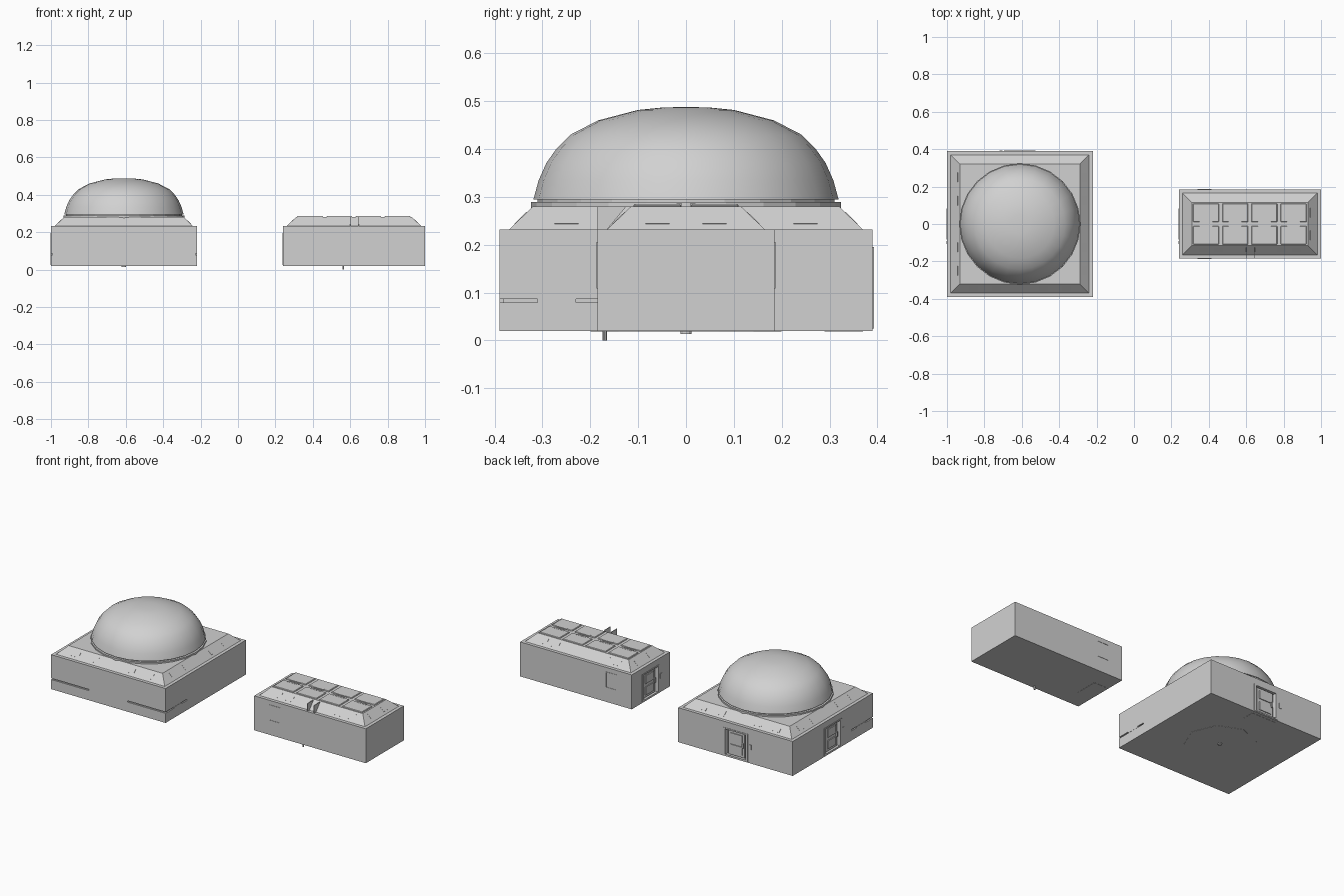
import bpy, bmesh
from math import pi, cos, sin, radians
from mathutils import Matrix

old = bpy.data.objects.get("Cube")
if old:
    bpy.data.objects.remove(old, do_unlink=True)

GREY = (0.64, 0.64, 0.64, 1)
grey = bpy.data.materials.new("light_grey")
grey.use_nodes = True
grey.diffuse_color = GREY
grey.node_tree.nodes["Principled BSDF"].inputs["Base Color"].default_value = GREY

T = Matrix.Translation
FLOOR, EAVE, ROOF = 0.02, 0.232, 0.28
DOME_X, ANNEX_X = -0.61, 0.62


def finish(name, bm):
    bmesh.ops.recalc_face_normals(bm, faces=bm.faces)
    mesh = bpy.data.meshes.new(name)
    bm.to_mesh(mesh)
    bm.free()
    obj = bpy.data.objects.new(name, mesh)
    bpy.context.collection.objects.link(obj)
    mesh.materials.append(grey)
    return obj


def boxes(name, items, place=Matrix()):
    """One object from several (centre, size) boxes."""
    bm = bmesh.new()
    for centre, size in items:
        m = place @ T(centre) @ Matrix.Diagonal((*size, 1))
        bmesh.ops.create_cube(bm, size=1, matrix=m)
    return finish(name, bm)


def loft(name, rings):
    """Closed solid through a stack of equal point rings."""
    bm = bmesh.new()
    loops = [[bm.verts.new(p) for p in ring] for ring in rings]
    n = len(loops[0])
    for a, b in zip(loops, loops[1:]):
        for i in range(n):
            j = (i + 1) % n
            bm.faces.new((a[i], a[j], b[j], b[i]))
    bm.faces.new(loops[0])
    bm.faces.new(loops[-1])
    return finish(name, bm)


def rect(cx, hx, hy, z):
    return [(cx + sx * hx, sy * hy, z) for sx, sy in ((-1, -1), (1, -1), (1, 1), (-1, 1))]


def lathe(name, centre, profile, sides):
    x, y = centre
    return loft(name, [[(x + r * cos(2 * pi * i / sides), y + r * sin(2 * pi * i / sides), z)
                        for i in range(sides)] for r, z in profile])


def cut(obj, cutter):
    cutter.hide_render = True
    mod = obj.modifiers.new("cut", 'BOOLEAN')
    mod.operation, mod.solver, mod.object = 'DIFFERENCE', 'EXACT', cutter
    bpy.context.view_layer.objects.active = obj
    bpy.ops.object.modifier_apply(modifier=mod.name)
    bpy.data.objects.remove(cutter, do_unlink=True)


def hull(name, cx, hx, hy):
    """Box body with a narrow ledge and a sloped roof edge."""
    return loft(name, [rect(cx, hx, hy, FLOOR), rect(cx, hx, hy, EAVE),
                       rect(cx, hx - 0.02, hy - 0.02, EAVE),
                       rect(cx, hx - 0.07, hy - 0.07, ROOF)])


def wall(cx, turn, dist):
    """Frame on a wall: local -y points out, local x runs along it."""
    return T((cx, 0, 0)) @ Matrix.Rotation(radians(turn), 4, 'Z') @ T((0, -dist, 0))


def add_door(body, name, place):
    cut(body, boxes("door_cutter", [((0, 0, 0.11), (0.14, 0.05, 0.16))], place))
    # Leaf, raised panels and handle inside the recess
    boxes(name + "_leaf", [
        ((0, 0.018, 0.11), (0.11, 0.016, 0.15)),
        ((0, 0.008, 0.075), (0.08, 0.006, 0.05)),
        ((0, 0.008, 0.145), (0.08, 0.006, 0.05)),
        ((0.045, 0.006, 0.11), (0.01, 0.01, 0.03))], place)
    # Frame around the opening
    boxes(name + "_frame", [((s * 0.077, 0, 0.11), (0.014, 0.005, 0.17)) for s in (-1, 1)]
          + [((0, 0, 0.191), (0.14, 0.005, 0.008)), ((0, 0, 0.029), (0.14, 0.005, 0.008))], place)
    boxes(name + "_control_box", [((0.1, 0, 0.12), (0.016, 0.006, 0.03))], place)


def slope_panels(name, cx, turn, dist, offsets):
    place = wall(cx, turn, dist - 0.045)
    tilt = Matrix.Rotation(radians(44), 4, 'X')
    bm = bmesh.new()
    for off in offsets:
        m = place @ T((off, 0, (EAVE + ROOF) / 2)) @ tilt
        bmesh.ops.create_cube(bm, size=1, matrix=m @ Matrix.Diagonal((0.05, 0.036, 0.002, 1)))
    finish(name, bm)


# Domed building with a groove wrapping each front corner
dome_body = hull("dome_building_body", DOME_X, 0.39, 0.39)
for side in (-1, 1):
    outer, inner, end = 0.41, 0.382, 0.13
    bend = [(outer, -outer), (outer, -0.18), (inner, -0.18),
            (inner, -inner), (end, -inner), (end, -outer)]
    cut(dome_body, loft("groove_cutter", [[(DOME_X + side * x, y, z) for x, y in bend]
                                          for z in (0.079, 0.087)]))
    boxes("groove_vent", [((DOME_X + side * 0.386, -0.27, 0.083), (0.01, 0.08, 0.008))])
add_door(dome_body, "back_door", wall(DOME_X, 180, 0.39))
add_door(dome_body, "side_door", wall(DOME_X, -90, 0.39))
for turn in (0, 90, 180, 270):
    slope_panels("dome_building_slope_panels", DOME_X, turn, 0.39, (-0.25, -0.125, 0.125, 0.25))

# Dome on its collar
lathe("dome_collar", (DOME_X, 0), [(0.324, ROOF - 0.005), (0.324, 0.289)], 24)
lathe("dome_seat", (DOME_X, 0), [(0.31, 0.285), (0.31, 0.297)], 24)
dome = lathe("dome", (DOME_X, 0), [
    (0.319, 0.295), (0.308, 0.335), (0.292, 0.371), (0.27, 0.402), (0.242, 0.43),
    (0.184, 0.46), (0.1, 0.482), (0.05, 0.487), (0.01, 0.488)], 24)

# Underside of the domed building
lathe("underside_plate", (DOME_X, 0), [(0.2, 0.019), (0.2, 0.022)], 8)
lathe("underside_knob", (DOME_X, 0), [(0.012, 0.014), (0.012, 0.02)], 12)
boxes("underside_hatch", [((DOME_X, 0.33, 0.0205), (0.16, 0.08, 0.003))])

# Annex building
annex = hull("annex_body", ANNEX_X, 0.38, 0.185)
add_door(annex, "annex_door", wall(ANNEX_X, -90, 0.38))
for turn in (0, 180):
    slope_panels("annex_long_slope_panels", ANNEX_X, turn, 0.185, (-0.25, -0.17, 0.17, 0.25))
for turn in (90, -90):
    slope_panels("annex_end_slope_panels", ANNEX_X, turn, 0.38, (-0.06, 0.06))

# Roof tiles with bevelled edges
for col in range(4):
    x = 0.385 + col * 0.156
    for row in (-1, 1):
        tile = boxes("roof_tile", [((x, row * 0.06, 0.281), (0.138, 0.1, 0.008))])
        bev = tile.modifiers.new("bevel", 'BEVEL')
        bev.width, bev.segments = 0.003, 1
        boxes("tile_clip", [((x, row * 0.014, 0.282), (0.07, 0.012, 0.008))])

# Pair of fins over the front slope
for x in (0.6, 0.645):
    outline = [(-0.185, EAVE), (-0.185, ROOF), (-0.125, ROOF), (-0.165, EAVE)]
    loft("roof_fin", [[(x + dx, y, z) for y, z in outline] for dx in (-0.002, 0.002)])

# Bracket outlines on both long walls
for side in (-1, 1):
    y = side * 0.185
    boxes("wall_bracket", [((0.378, y, 0.204), (0.075, 0.004, 0.003)),
                           ((0.378, y, 0.11), (0.075, 0.004, 0.003)),
                           ((0.414, y, 0.157), (0.003, 0.004, 0.094))])

# Drain pipe and hatch under the annex
lathe("drain_pipe", (0.563, -0.17), [(0.005, 0.0), (0.005, 0.025)], 10)
boxes("annex_underside_hatch", [((0.3, 0, 0.0205), (0.08, 0.14, 0.003))])

# Smooth the dome only
bpy.ops.object.select_all(action='DESELECT')
dome.select_set(True)
bpy.context.view_layer.objects.active = dome
bpy.ops.object.shade_smooth_by_angle(angle=radians(40))
